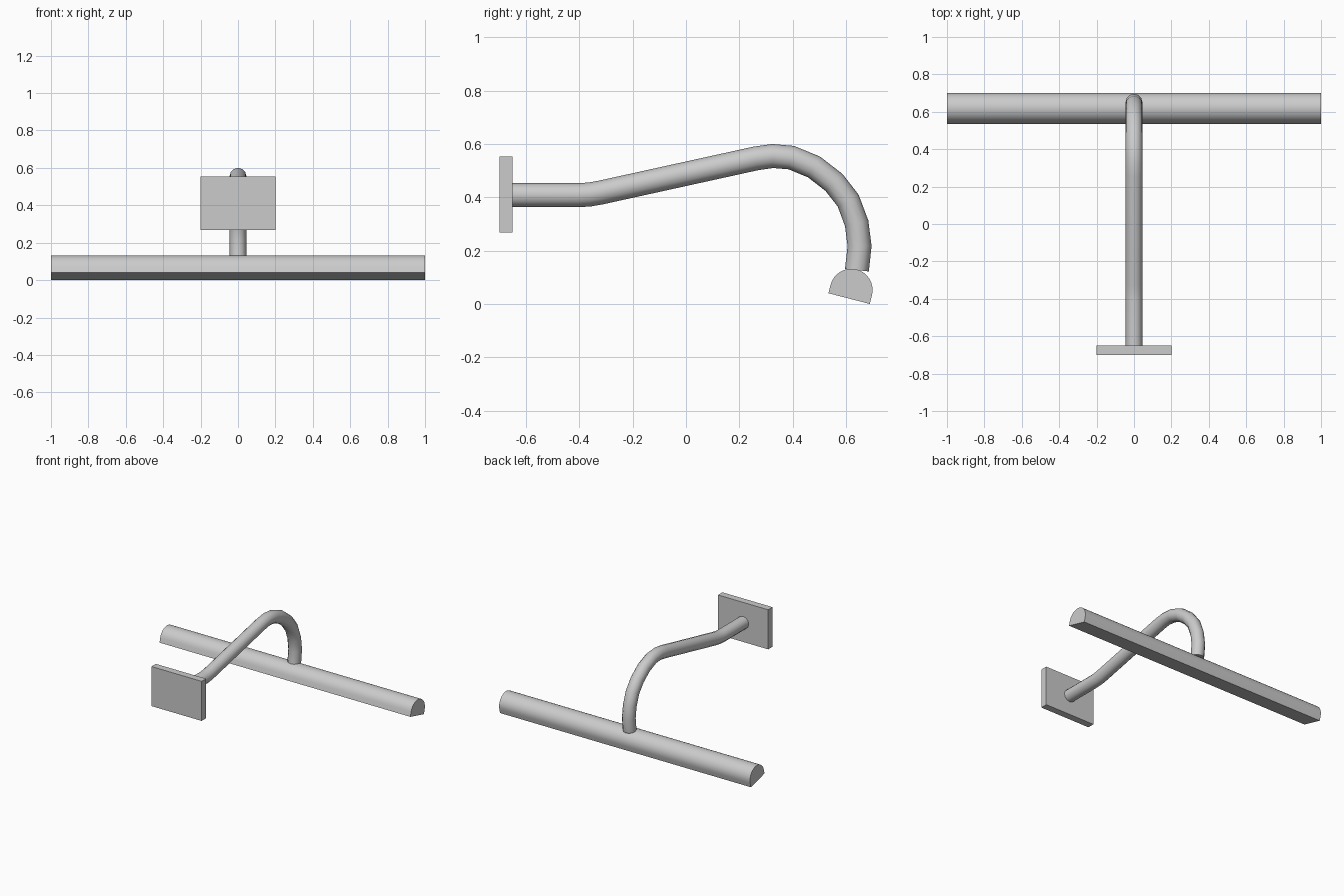
import bpy, bmesh, math

if "Cube" in bpy.data.objects:
    bpy.data.objects.remove(bpy.data.objects["Cube"])

def smooth(obj, angle=35):
    bpy.ops.object.select_all(action='DESELECT')
    obj.select_set(True)
    bpy.context.view_layer.objects.active = obj
    bpy.ops.object.shade_smooth_by_angle(angle=math.radians(angle))

# wall plate
bpy.ops.mesh.primitive_cube_add(size=1, location=(0, -0.675, 0.411))
plate = bpy.context.object
plate.name = "wall_plate"
plate.scale = (0.4, 0.05, 0.285)
bpy.ops.object.transform_apply(location=False, rotation=False, scale=True)

# bent arm: round tube swept along a path in the y-z plane
path = [(-0.66, 0.408), (-0.40, 0.408), (-0.36, 0.411), (-0.32, 0.418),
        (0.262, 0.546), (0.325, 0.555), (0.395, 0.549), (0.48, 0.514),
        (0.555, 0.456), (0.608, 0.388), (0.640, 0.303), (0.651, 0.217),
        (0.641, 0.127)]
curve = bpy.data.curves.new("arm", 'CURVE')
curve.dimensions = '3D'
curve.bevel_depth = 0.045
curve.bevel_resolution = 4
curve.use_fill_caps = True
spline = curve.splines.new('POLY')
spline.points.add(len(path) - 1)
for p, (y, z) in zip(spline.points, path):
    p.co = (0, y, z, 1)
arm = bpy.data.objects.new("arm", curve)
bpy.context.collection.objects.link(arm)
bpy.context.view_layer.objects.active = arm
bpy.ops.object.select_all(action='DESELECT')
arm.select_set(True)
bpy.ops.object.convert(target='MESH')
smooth(bpy.context.object)

# lamp bar: domed section with a flat underside, tilted toward the wall
R, SIDE, CY, CZ, TILT = 0.08, 0.033, 0.6117, 0.0203, math.radians(-14.5)
section = [(R, 0)]
for i in range(17):
    a = math.pi * i / 16
    section.append((R * math.cos(a), SIDE + R * math.sin(a)))
section.append((-R, 0))
c, s = math.cos(TILT), math.sin(TILT)
bm = bmesh.new()
ring = [bm.verts.new((-1, CY + u * c - v * s, CZ + u * s + v * c)) for u, v in section]
face = bm.faces.new(ring)
ext = bmesh.ops.extrude_face_region(bm, geom=[face], use_keep_orig=True)
for v in ext["geom"]:
    if isinstance(v, bmesh.types.BMVert):
        v.co.x = 1
bmesh.ops.recalc_face_normals(bm, faces=bm.faces)
mesh = bpy.data.meshes.new("lamp_bar")
bm.to_mesh(mesh)
bm.free()
lamp = bpy.data.objects.new("lamp_bar", mesh)
bpy.context.collection.objects.link(lamp)
smooth(lamp)
